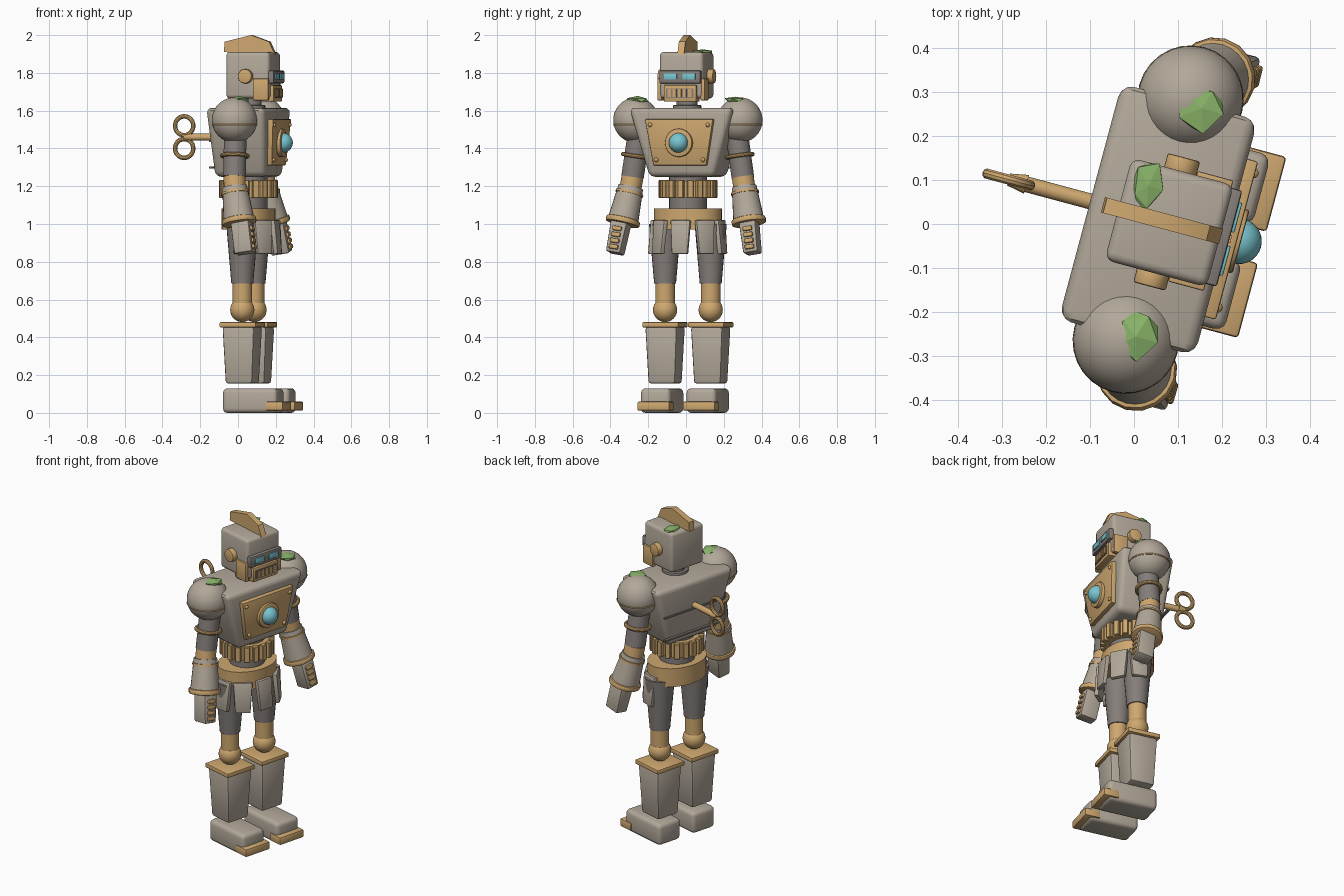
import bpy, bmesh, math, random
from mathutils import Matrix, Vector

if "Cube" in bpy.data.objects:
    bpy.data.objects.remove(bpy.data.objects["Cube"])

random.seed(4)
# Figure is modelled facing +x, then turned and shifted into place
PLACE = Matrix.Translation((0.055, 0.01, 0)) @ Matrix.Rotation(math.radians(-15), 4, 'Z')


def material(name, rgb):
    m = bpy.data.materials.new(name)
    m.diffuse_color = (*rgb, 1)
    m.use_nodes = True
    m.node_tree.nodes["Principled BSDF"].inputs["Base Color"].default_value = m.diffuse_color
    return m


SHELL = material("warm_grey_shell", (0.45, 0.395, 0.325))
DARK = material("dark_grey_metal", (0.235, 0.21, 0.195))
BRASS = material("brass", (0.62, 0.39, 0.16))
GLASS = material("cyan_glass", (0.19, 0.56, 0.63))
MOSS = material("moss_green", (0.25, 0.45, 0.14))
NAMES = {1: "left", -1: "right"}


def finish(bm, name, mat, smooth=True):
    bmesh.ops.recalc_face_normals(bm, faces=bm.faces[:])
    bm.transform(PLACE)
    me = bpy.data.meshes.new(name)
    bm.to_mesh(me)
    bm.free()
    for p in me.polygons:
        p.use_smooth = smooth
    if smooth:
        me.set_sharp_from_angle(angle=math.radians(35))
    me.materials.append(mat)
    ob = bpy.data.objects.new(name, me)
    bpy.context.collection.objects.link(ob)
    return ob


def block(name, mat, z0, z1, low, high=None, bevel=0.0, seg=2, xf=None):
    """Box or frustum; low and high are (x0, x1, y0, y1) rectangles."""
    bm = bmesh.new()
    rings = []
    for z, (x0, x1, y0, y1) in ((z0, low), (z1, high or low)):
        rings.append([bm.verts.new(c) for c in ((x0, y0, z), (x1, y0, z), (x1, y1, z), (x0, y1, z))])
    a, b = rings
    bm.faces.new(a[::-1])
    bm.faces.new(b)
    for i in range(4):
        j = (i + 1) % 4
        bm.faces.new((a[i], a[j], b[j], b[i]))
    bmesh.ops.recalc_face_normals(bm, faces=bm.faces[:])
    if bevel:
        bmesh.ops.bevel(bm, geom=bm.edges[:], offset=bevel, segments=seg, profile=0.5, affect='EDGES')
    if xf:
        bm.transform(xf)
    return finish(bm, name, mat)


def rect(x, y, hx, hy):
    return (x - hx, x + hx, y - hy, y + hy)


def tube(name, mat, p0, p1, r0, r1=None, n=24, bevel=0.0, stretch=None):
    p0, p1 = Vector(p0), Vector(p1)
    d = p1 - p0
    bm = bmesh.new()
    bmesh.ops.create_cone(bm, cap_ends=True, segments=n, radius1=r0,
                          radius2=r0 if r1 is None else r1, depth=d.length)
    if bevel:
        rim = [e for e in bm.edges if abs(e.verts[0].co.z - e.verts[1].co.z) < 1e-5]
        bmesh.ops.bevel(bm, geom=rim, offset=bevel, segments=2, profile=0.5, affect='EDGES')
    if stretch:
        bm.transform(Matrix.Diagonal((*stretch, 1)))
    bm.transform(Matrix.Translation((p0 + p1) / 2) @ d.to_track_quat('Z', 'Y').to_matrix().to_4x4())
    return finish(bm, name, mat)


def ball(name, mat, c, r, seg=28, rows=16):
    bm = bmesh.new()
    bmesh.ops.create_uvsphere(bm, u_segments=seg, v_segments=rows, radius=r)
    bm.transform(Matrix.Translation(c))
    return finish(bm, name, mat)


def ring(name, mat, c, axis, R, r, n=28, m=10):
    bm = bmesh.new()
    grid = []
    for i in range(n):
        a = math.tau * i / n
        grid.append([bm.verts.new(((R + r * math.cos(t)) * math.cos(a), (R + r * math.cos(t)) * math.sin(a),
                                   r * math.sin(t))) for t in (math.tau * j / m for j in range(m))])
    for i in range(n):
        for j in range(m):
            k, l = (i + 1) % n, (j + 1) % m
            bm.faces.new((grid[i][j], grid[k][j], grid[k][l], grid[i][l]))
    bm.transform(Matrix.Translation(c) @ Vector(axis).to_track_quat('Z', 'Y').to_matrix().to_4x4())
    return finish(bm, name, mat)


def moss(name, c, size):
    bm = bmesh.new()
    bmesh.ops.create_icosphere(bm, subdivisions=1, radius=1)
    for v in bm.verts:
        v.co *= random.uniform(0.8, 1.15)
    bm.transform(Matrix.Translation(c) @ Matrix.Diagonal((*size, 1)))
    return finish(bm, name, MOSS, smooth=False)


# Torso with back seams and chest panel
block("torso", SHELL, 1.25, 1.615, rect(0, 0, 0.14, 0.18), rect(0, 0, 0.162, 0.285), bevel=0.03, seg=3)
for z in (1.44, 1.30):
    block("back_seam", DARK, z - 0.005, z + 0.005, (-0.158, -0.142, -0.22, 0.22))
block("chest_panel", BRASS, 1.31, 1.555, (0.12, 0.168, -0.145, 0.145), (0.13, 0.186, -0.187, 0.187), bevel=0.006)
tube("lens_bezel", BRASS, (0.16, 0, 1.43), (0.195, 0, 1.43), 0.075, bevel=0.006)
ball("chest_lens", GLASS, (0.19, 0, 1.43), 0.052)
for s in (1, -1):
    for y, z, x in ((0.158, 1.525, 0.182), (0.128, 1.34, 0.17)):
        ball("panel_rivet", BRASS, (x, s * y, z), 0.012, 10, 6)

# Waist, gear and belt
tube("waist_core", DARK, (0, 0, 1.07), (0, 0, 1.26), 0.10)
tube("gear_hub", BRASS, (0, 0, 1.14), (0, 0, 1.228), 0.132)
for i in range(18):
    block("gear_tooth", BRASS, 1.138, 1.232, (0.125, 0.155, -0.016, 0.016), bevel=0.003, seg=1,
          xf=Matrix.Rotation(math.tau * i / 18, 4, 'Z'))
tube("belt", BRASS, (0, 0, 0.97), (0, 0, 1.083), 1, n=32, stretch=(0.14, 0.183, 1))
for a in (-84, -42, 0, 42, 84):
    t = math.radians(a)
    xf = (Matrix.Translation((0.145 * math.cos(t), 0.18 * math.sin(t), 1.02)) @ Matrix.Rotation(t, 4, 'Z')
          @ Matrix.Rotation(math.radians(-5), 4, 'Y'))
    block("skirt_plate", SHELL, -0.18, 0, rect(0, 0, 0.013, 0.043), rect(0, 0, 0.013, 0.054), bevel=0.006, xf=xf)

# Legs
for s in (1, -1):
    side, y = NAMES[s], s * 0.125
    tube(side + "_thigh", DARK, (0, y, 0.685), (0, y, 1.0), 0.058, 0.085)
    tube(side + "_knee_rod", BRASS, (0, y, 0.56), (0, y, 0.686), 0.052)
    ball(side + "_knee", BRASS, (0, y, 0.545), 0.064)
    block(side + "_shin_rim", BRASS, 0.453, 0.48, rect(0, y, 0.099, 0.099), bevel=0.005)
    block(side + "_shin", SHELL, 0.155, 0.455, rect(0, y, 0.074, 0.074), rect(0, y, 0.088, 0.088), bevel=0.014)
    block(side + "_foot", SHELL, 0.0, 0.13, rect(0.06, y, 0.15, 0.082), bevel=0.024, seg=3)
    block(side + "_toe_cap", BRASS, 0.012, 0.06, (0.15, 0.245, y - 0.088, y + 0.088), bevel=0.008)

# Arms
for s in (1, -1):
    side = NAMES[s]
    shoulder, elbow = Vector((0, s * 0.265, 1.5)), Vector((0.005, s * 0.308, 1.21))
    cuff = Vector((0.045, s * 0.348, 1.0))
    upper, fore = elbow - shoulder, cuff - elbow
    ball(side + "_shoulder", SHELL, (0, s * 0.285, 1.55), 0.12, 32, 20)
    ring(side + "_shoulder_trim", BRASS, (0, s * 0.285, 1.525), (0, 0, 1), 0.117, 0.004, m=6)
    tube(side + "_upper_arm", DARK, shoulder, shoulder + upper * 0.86, 0.06)
    ring(side + "_arm_ring", BRASS, shoulder + upper * 0.48, upper, 0.068, 0.011)
    tube(side + "_elbow", BRASS, shoulder + upper * 0.86, elbow + fore * 0.12, 0.058)
    tube(side + "_forearm", SHELL, elbow + fore * 0.07, elbow + fore * 0.96, 0.066, 0.083)
    tube(side + "_forearm_band", BRASS, elbow + fore * 0.19, elbow + fore * 0.25, 0.074)
    tube(side + "_cuff", BRASS, elbow + fore * 0.86, cuff, 0.092, n=16, bevel=0.008)
    # Hand and stacked fingers, tilted with the forearm
    xf = Matrix.Translation((0.058, s * 0.352, 1.0)) @ fore.to_track_quat('-Z', 'Y').to_matrix().to_4x4()
    ang = Matrix.Rotation(math.radians(-9), 4, 'Y') @ Matrix.Rotation(s * math.radians(9), 4, 'X')
    xf = Matrix.Translation((0.058, s * 0.352, 1.0)) @ ang
    block(side + "_hand", SHELL, -0.16, 0.01, rect(0, 0, 0.05, 0.04), rect(0, 0, 0.05, 0.046), bevel=0.01, xf=xf)
    for i in range(4):
        z = -0.143 + 0.033 * i
        block(side + "_finger", BRASS, z, z + 0.024, (0.035, 0.063, -0.025, 0.025), bevel=0.006, xf=xf)

# Neck and head
tube("neck", DARK, (0.015, 0, 1.6), (0.015, 0, 1.68), 0.056)
tube("neck_collar", DARK, (0.015, 0, 1.605), (0.015, 0, 1.63), 0.075, bevel=0.005)
block("head", SHELL, 1.665, 1.91, rect(0.026, 0, 0.12, 0.12), bevel=0.02, seg=3)
block("visor", DARK, 1.745, 1.812, (0.13, 0.168, -0.113, 0.113), bevel=0.006)
block("jaw", BRASS, 1.648, 1.735, (0.09, 0.162, -0.09, 0.09), bevel=0.006)
block("mouth_grille", DARK, 1.668, 1.718, (0.155, 0.167, -0.075, 0.075))
for i in range(5):
    block("tooth", BRASS, 1.672, 1.714, rect(0.167, -0.056 + 0.028 * i, 0.005, 0.009))
for s in (1, -1):
    side = NAMES[s]
    block(side + "_eye", GLASS, 1.764, 1.797, rect(0.168, s * 0.051, 0.007, 0.035), bevel=0.003)
    block(side + "_jaw_plate", BRASS, 1.655, 1.77, rect(0.1, s * 0.118, 0.042, 0.012), bevel=0.004)
    tube(side + "_ear", BRASS, (0.02, s * 0.11, 1.782), (0.02, s * 0.152, 1.782), 0.038, bevel=0.005)

# Crest along the top of the head
bm = bmesh.new()
outline = [(-0.13, 1.91), (-0.125, 1.965), (0.02, 2.0), (0.118, 1.965), (0.148, 1.9), (0.1, 1.9)]
face = bm.faces.new([bm.verts.new((x, -0.018, z)) for x, z in outline])
new = bmesh.ops.extrude_face_region(bm, geom=[face])["geom"]
bmesh.ops.translate(bm, verts=[g for g in new if isinstance(g, bmesh.types.BMVert)], vec=(0, 0.036, 0))
finish(bm, "crest", BRASS)

# Wind-up key on the back
tube("key_shaft", BRASS, (-0.13, 0, 1.46), (-0.32, 0, 1.46), 0.018)
tube("key_collar", BRASS, (-0.31, 0, 1.46), (-0.352, 0, 1.46), 0.022, 0.014)
for z in (1.52, 1.40):
    ring("key_loop", BRASS, (-0.352, 0, z), (0, 1, 0), 0.05, 0.012)

# Moss patches
moss("left_shoulder_moss", (0.03, 0.27, 1.656), (0.058, 0.058, 0.02))
moss("right_shoulder_moss", (0.02, -0.27, 1.656), (0.055, 0.06, 0.02))
moss("head_moss", (-0.042, 0.068, 1.91), (0.04, 0.06, 0.016))
